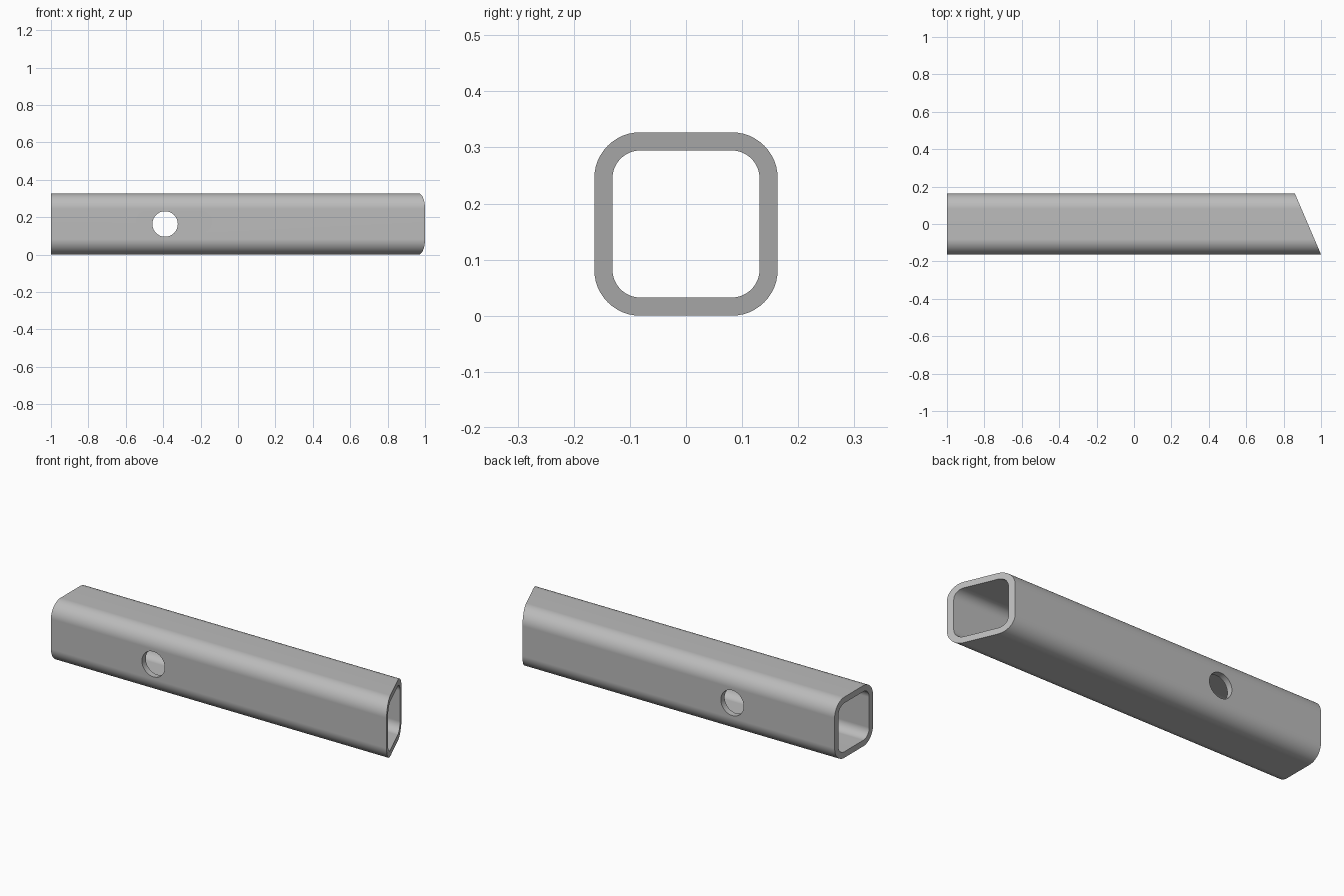
import bpy, bmesh, math

cube = bpy.data.objects.get("Cube")
if cube:
    bpy.data.objects.remove(cube, do_unlink=True)

HALF = 0.1635          # half width of the tube
WALL = 0.0325          # wall thickness
RADIUS = 0.082         # outer corner radius
SLANT = 0.14           # how far the mitred end is cut back
STEPS = 12             # segments per corner

steel = bpy.data.materials.new("grey_steel")
steel.use_nodes = True
colour = (0.5, 0.5, 0.5, 1)
steel.diffuse_color = colour
steel.node_tree.nodes["Principled BSDF"].inputs["Base Color"].default_value = colour


def rounded_square(half, radius):
    """Cross-section points (y, z) around the tube axis."""
    points = []
    for corner in range(4):
        for i in range(STEPS + 1):
            a = math.pi / 2 * (corner + i / STEPS)
            mid = math.pi / 2 * (corner + 0.5)
            cy = math.copysign(half - radius, math.cos(mid))
            cz = math.copysign(half - radius, math.sin(mid))
            points.append((cy + radius * math.cos(a), cz + radius * math.sin(a)))
    return points


def mitre_x(y):
    return 1 - SLANT * (y + HALF) / (2 * HALF)


# Hollow tube: square end at -x, mitred end at +x
bm = bmesh.new()
outer = rounded_square(HALF, RADIUS)
inner = rounded_square(HALF - WALL, RADIUS - WALL)
rings = [
    [bm.verts.new((-1, y, z + HALF)) for y, z in outer],
    [bm.verts.new((mitre_x(y), y, z + HALF)) for y, z in outer],
    [bm.verts.new((mitre_x(y), y, z + HALF)) for y, z in inner],
    [bm.verts.new((-1, y, z + HALF)) for y, z in inner],
]
count = len(outer)
for r in range(4):
    a, b = rings[r], rings[(r + 1) % 4]
    for i in range(count):
        j = (i + 1) % count
        bm.faces.new((a[i], a[j], b[j], b[i]))
bmesh.ops.recalc_face_normals(bm, faces=bm.faces)
mesh = bpy.data.meshes.new("square_tube")
bm.to_mesh(mesh)
bm.free()
mesh.materials.append(steel)
tube = bpy.data.objects.new("square_tube", mesh)
bpy.context.collection.objects.link(tube)

# Pin hole through the front and back walls
bpy.ops.mesh.primitive_cylinder_add(vertices=48, radius=0.068, depth=1,
                                    location=(-0.39, 0, HALF),
                                    rotation=(math.pi / 2, 0, 0))
cutter = bpy.context.object
cutter.name = "pin_hole_cutter"
cutter.hide_render = True
cutter.data.materials.append(steel)

cut = tube.modifiers.new("pin_hole", "BOOLEAN")
cut.operation = "DIFFERENCE"
cut.solver = "EXACT"
cut.object = cutter
bpy.ops.object.select_all(action="DESELECT")
tube.select_set(True)
bpy.context.view_layer.objects.active = tube
bpy.ops.object.modifier_apply(modifier=cut.name)
bpy.data.objects.remove(cutter, do_unlink=True)

# Smooth corners, flat walls, crisp rims
bpy.ops.object.shade_smooth_by_angle(angle=math.radians(30))
weighted = tube.modifiers.new("flat_walls", "WEIGHTED_NORMAL")
weighted.keep_sharp = True
